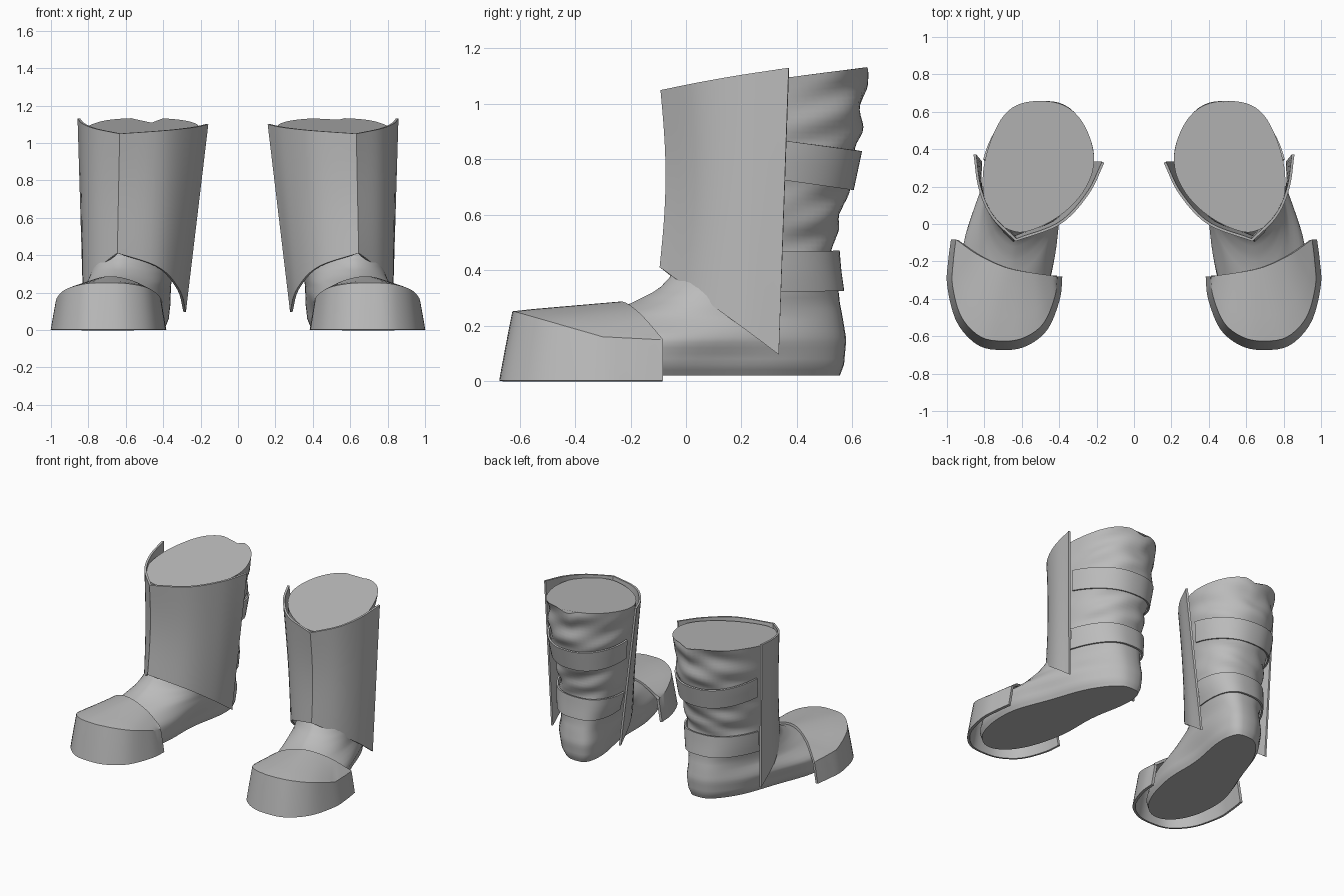
import bpy, bmesh
from math import sin, cos, pi, radians, copysign
from mathutils import Vector

if "Cube" in bpy.data.objects:
    bpy.data.objects.remove(bpy.data.objects["Cube"])

grey = bpy.data.materials.new("plain grey")
grey.use_nodes = True
grey.diffuse_color = (0.5, 0.5, 0.5, 1)
grey.node_tree.nodes["Principled BSDF"].inputs["Base Color"].default_value = (0.5, 0.5, 0.5, 1)


def lerp(a, b, t):
    return a + (b - a) * t


def clamp(v):
    return max(0, min(1, v))


def spline(pts, u):
    """Catmull-Rom point at u in 0..1."""
    pts = [Vector(p) for p in pts]
    f = u * (len(pts) - 1)
    i = min(int(f), len(pts) - 2)
    f -= i
    b, c = pts[i], pts[i + 1]
    a = pts[i - 1] if i else b * 2 - c
    d = pts[i + 2] if i + 2 < len(pts) else c * 2 - b
    return b + (c - a) * f / 2 + (a - b * 2.5 + c * 2 - d / 2) * f * f + ((b - c) * 1.5 + (d - a) / 2) * f ** 3


def sheet(name, rows, closed=False, thickness=0, angle=32):
    """Skin rows of points; closed rows are capped, open ones get a thickness."""
    bm = bmesh.new()
    grid = [[bm.verts.new(p) for p in row] for row in rows]
    n = len(rows[0])
    for r0, r1 in zip(grid, grid[1:]):
        for i in range(n if closed else n - 1):
            j = (i + 1) % n
            bm.faces.new((r0[i], r0[j], r1[j], r1[i]))
    if closed:
        bm.faces.new(grid[0])
        bm.faces.new(grid[-1])
    bmesh.ops.recalc_face_normals(bm, faces=bm.faces)
    for face in bm.faces:
        face.smooth = True
    me = bpy.data.meshes.new(name)
    bm.to_mesh(me)
    bm.free()
    me.materials.append(grey)
    ob = bpy.data.objects.new(name, me)
    bpy.context.collection.objects.link(ob)
    if thickness:
        m = ob.modifiers.new("thickness", "SOLIDIFY")
        m.thickness, m.offset = thickness, 0
    ob.modifiers.new("sharp edges", "EDGE_SPLIT").split_angle = radians(angle)
    ob.modifiers.new("pair", "MIRROR").use_mirror_merge = False


# Boot slices: z, back x, back y, front x, front y, back and front half width, bow
SLICES = [
    (0.02, .48, .555, .70, -.61, .18, .26, .05),
    (0.06, .48, .57, .70, -.62, .205, .28, .055),
    (0.15, .48, .578, .70, -.58, .22, .28, .055),
    (0.23, .485, .565, .67, -.40, .215, .20, .025),
    (0.28, .485, .555, .65, -.20, .21, .20, .01),
    (0.33, .49, .55, .635, -.10, .22, .20, 0),
    (0.40, .49, .54, .62, -.035, .23, .22, -.01),
    (0.52, .49, .53, .61, -.03, .245, .24, -.02),
    (0.62, .49, .57, .61, -.03, .25, .25, -.02),
    (0.83, .50, .615, .60, -.03, .275, .275, -.03),
    (1.10, .50, .655, .61, -.045, .292, .292, -.045),
]


def boot_point(z, t, out=0.0):
    """Point on the boot at height z and angle t from the heel (0) to the toe (pi)."""
    i = 0
    while i < len(SLICES) - 2 and SLICES[i + 1][0] < z:
        i += 1
    a, b = SLICES[i], SLICES[i + 1]
    f = clamp((z - a[0]) / (b[0] - a[0]))
    _, xb, yb, xf, yf, wb, wf, bow = [lerp(p, q, f) for p, q in zip(a, b)]
    s = (1 - cos(t)) / 2
    # Round at the heel, narrower towards the instep and shin, waisted near the sole
    power = lerp(lerp(0.68, 0.88, clamp((z - 0.15) / 0.5)), 1 + 0.22 * clamp((z - 0.15) / 0.1), s)
    side = copysign(abs(sin(t)) ** power, sin(t))
    waist = 1 - 0.13 * clamp((0.2 - z) / 0.12) * sin(pi * clamp((s - 0.1) / 0.55)) ** 2
    x = lerp(xb, xf, s) + bow * sin(pi * s) + (lerp(wb, wf, s) * waist + out) * side
    return Vector((x, lerp(yb, yf, s) + out * cos(t), z))


# Boot body with soft folds at the back of the shaft
N = 64
levels = [lerp(0.02, 0.36, i / 17) for i in range(17)] + [lerp(0.36, 1.10, i / 40) for i in range(41)]
body = []
for z in levels:
    ring = []
    for i in range(N):
        t = 2 * pi * i / N
        turn = t if t < pi else t - 2 * pi
        back = max(0, cos(t) + 0.3) * clamp((z - 0.3) / 0.12)
        fold = 0.006 * sin(36 * z + 1.2 * sin(2 * t + 3 * z)) + 0.004 * sin(50 * z + 5 * t)
        p = boot_point(z, t, fold * back)
        # Slanted rim with a notch behind
        k = max(0, (z - 0.9) / 0.2)
        notch = max(0, 1 - abs(turn + 0.06) / 0.22)
        p.z += k * (lerp(-0.06, 0.033, (1 + cos(t)) / 2) - 0.03 * notch)
        ring.append(p)
    body.append(ring)
sheet("boot_body", body, closed=True, angle=40)


# Straps around the calf and ankle, tucked under the plate edges
def strap(name, low, high, drop):
    rows = []
    for v in range(5):
        row = []
        for i in range(33):
            t = lerp(-1.42, 1.42, i / 32)
            z = lerp(low, high, v / 4) + drop * (1 - cos(t))
            row.append(boot_point(z, t, 0.014))
        rows.append(row)
    sheet(name, rows, thickness=0.012)


strap("calf_strap", 0.69, 0.83, 0.045)
strap("ankle_strap", 0.325, 0.47, -0.005)

# Shin plate: two curved wings meeting in a front ridge
INNER_TOP = [(.165, .33), (.245, .165), (.395, .005), (.63, -.085)]
OUTER_TOP = [(.63, -.085), (.76, .045), (.825, .195), (.85, .37)]
INNER_LOW = [(.285, .335), (.33, .17), (.44, .01), (.65, -.09)]
OUTER_LOW = [(.65, -.09), (.76, .04), (.815, .18), (.82, .335)]
plate = []
for v in range(17):
    row = []
    for i in range(33):
        u = i / 16 - 1
        wing = abs(u)
        if u < 0:
            top, low, z1 = spline(INNER_TOP, 1 + u), spline(INNER_LOW, 1 + u), lerp(1.05, 1.10, wing)
        else:
            top, low, z1 = spline(OUTER_TOP, u), spline(OUTER_LOW, u), lerp(1.05, 1.13, wing)
        z0 = 0.41 - 0.74 * (low.y + 0.09)
        z = lerp(z0, z1, v / 16)
        p = lerp(low, top, max(0, (z - 0.1) / 1.0))
        dip = 0.02 * sin(pi * v / 16) * (1 - wing)
        row.append((p.x, p.y + dip, z))
    plate.append(row)
sheet("shin_plate", plate, thickness=0.014)

# Toe cap: tapered wall, sharp brim, crowned top
BASE = [(.392, -.28), (.405, -.40), (.47, -.56), (.58, -.645), (.70, -.665),
        (.83, -.64), (.94, -.52), (.99, -.33), (.985, -.2), (.97, -.085)]
REAR = [(.41, -.28, .16), (.54, -.262, .245), (.69, -.23, .278), (.83, -.165, .235), (.945, -.085, .145)]
M = 40
base, brim, rear = [], [], []
for i in range(M + 1):
    u = i / M
    x, y = spline(BASE, u)
    front = clamp((-0.3 - y) / 0.36)
    base.append(Vector((x, y, 0.0)))
    z = 0.155 + 0.09 * front if y < -0.3 else 0.155 - 0.05 * (y + 0.3)
    brim.append(Vector((lerp(0.69, x, 0.91), y + 0.045 * front, z)))
    rear.append(spline(REAR, u))
rows = [[lerp(a, b, k / 2) for a, b in zip(base, brim)] for k in range(3)]
rows += [[lerp(a, b, k / 6) for a, b in zip(brim, rear)] for k in range(1, 7)]
sheet("toe_cap", rows, thickness=0.018, angle=22)
